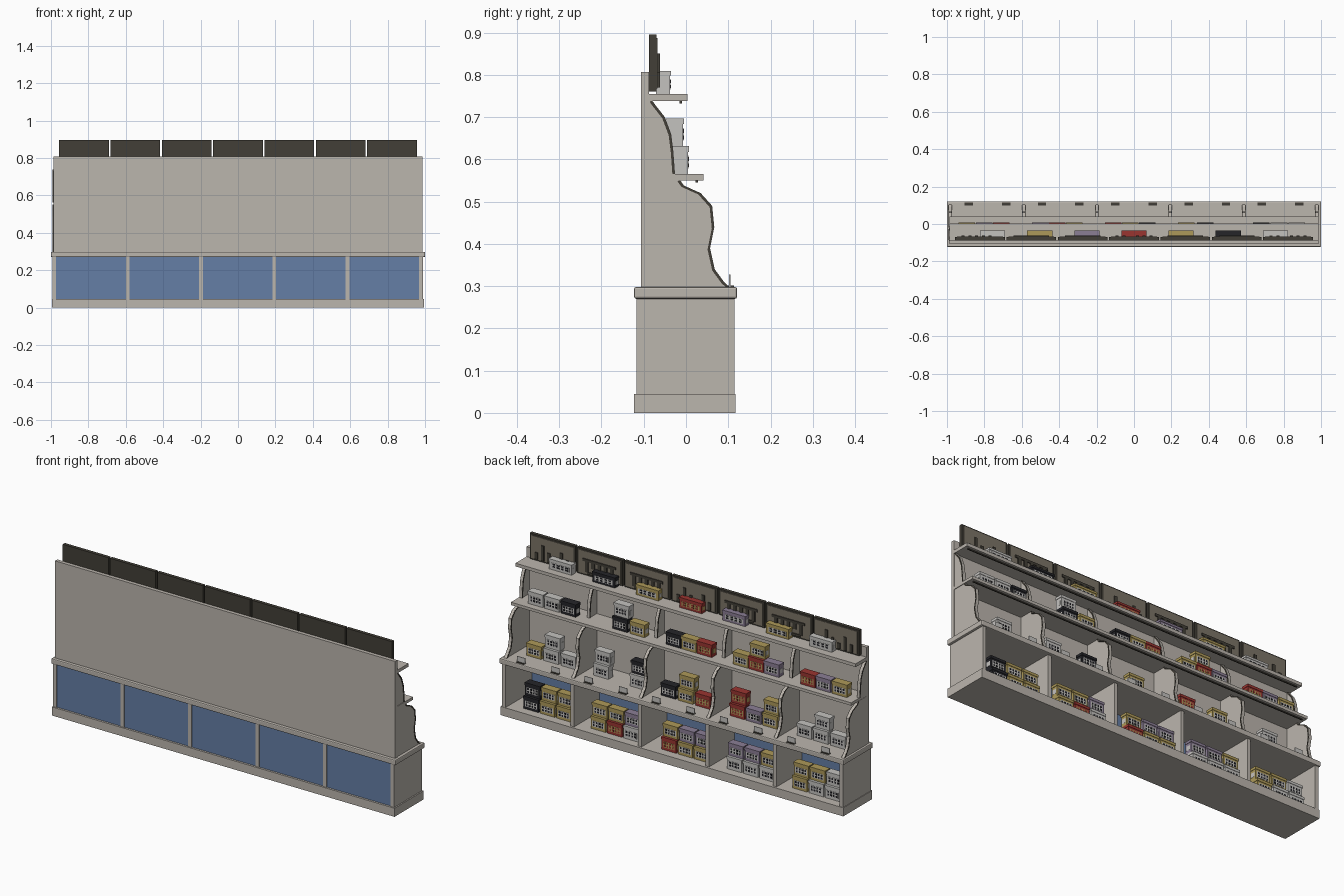
import bpy, bmesh
from mathutils import Vector

if "Cube" in bpy.data.objects:
    bpy.data.objects.remove(bpy.data.objects["Cube"])


def material(name, r, g, b):
    m = bpy.data.materials.new(name)
    m.use_nodes = True
    m.diffuse_color = (r, g, b, 1)
    m.node_tree.nodes["Principled BSDF"].inputs["Base Color"].default_value = (r, g, b, 1)
    return m


STONE = material("warm grey paint", .50, .465, .42)
BLUE = material("blue panel", .13, .21, .38)
DARK = material("dark brown frame", .055, .049, .038)
TAUPE = material("taupe sign face", .20, .175, .135)
BLACK = material("black card", .018, .018, .022)
YELLOW = material("mustard card", .42, .32, .10)
RED = material("red card", .32, .035, .03)
PURPLE = material("mauve card", .26, .21, .30)
WHITE = material("pale card", .55, .54, .52)


def build(name, blocks, bevel=0):
    """Make one object from (centre, size, material) blocks."""
    bm = bmesh.new()
    mesh = bpy.data.meshes.new(name)
    mats = []
    for centre, size, mat in blocks:
        if mat not in mats:
            mats.append(mat)
            mesh.materials.append(mat)
        made = bmesh.ops.create_cube(bm, size=1)["verts"]
        for v in made:
            v.co = Vector(centre) + Vector(a * b for a, b in zip(v.co, size))
        for f in {f for v in made for f in v.link_faces}:
            f.material_index = mats.index(mat)
    bm.to_mesh(mesh)
    bm.free()
    ob = bpy.data.objects.new(name, mesh)
    bpy.context.collection.objects.link(ob)
    if bevel:
        mod = ob.modifiers.new("edge", "BEVEL")
        mod.width = bevel
        mod.segments = 2
    return ob


def span(y0, y1, z0, z1, x=0, w=2, mat=STONE):
    return ((x, (y0 + y1) / 2, (z0 + z1) / 2), (w, y1 - y0, z1 - z0), mat)


def prism(name, outline, x, width, mat):
    """Extrude a side outline of (y, z) points along x."""
    bm = bmesh.new()
    face = bm.faces.new([bm.verts.new((x - width / 2, y, z)) for y, z in outline])
    out = bmesh.ops.extrude_face_region(bm, geom=[face])["geom"]
    for v in out:
        if isinstance(v, bmesh.types.BMVert):
            v.co.x += width
    bmesh.ops.recalc_face_normals(bm, faces=bm.faces)
    mesh = bpy.data.meshes.new(name)
    bm.to_mesh(mesh)
    bm.free()
    mesh.materials.append(mat)
    bpy.context.collection.objects.link(bpy.data.objects.new(name, mesh))


# Carcass, counter and shelves
FLOOR, COUNTER, MIDDLE, TOP = .045, .298, .565, .755
build("plinth", [span(-.123, .117, 0, FLOOR, w=1.99)])
build("counter", [span(-.123, .121, .27, COUNTER)], .005)
build("back_panel", [span(-.107, -.088, COUNTER, .807, w=1.975)])
build("middle_shelf", [span(-.09, .041, MIDDLE - .015, MIDDLE, w=1.975)])
build("top_shelf", [span(-.09, .003, TOP - .017, TOP, w=1.975)])
build("middle_shelf_light", [span(.022, .028, .545, .551, w=1.94, mat=DARK)])
build("top_shelf_light", [span(-.015, -.009, .732, .739, w=1.94, mat=DARK)])
build("blue_panels", [span(-.112, -.106, FLOOR, .27, w=1.95, mat=BLUE)])

# Upright dividers with scalloped, dark-trimmed edges
LOWER = [(.103, .298), (.09, .31), (.068, .34), (.057, .39), (.067, .44),
         (.062, .49), (.035, .52), (-.005, .538), (-.014, .551)]
UPPER = [(-.026, .565), (-.03, .62), (-.035, .66), (-.05, .70), (-.072, .728), (-.08, .739)]
BAYS = 5
PITCH = .392
for i in range(BAYS + 1):
    x = (i - BAYS / 2) * PITCH - .002
    end = i in (0, BAYS)
    build("base_divider", [span(-.117, .115 if end else .105, FLOOR, .27, x, .02)])
    for label, edge in (("lower", LOWER), ("upper", UPPER)):
        outline = edge + [(-.09, edge[-1][1]), (-.09, edge[0][1])]
        prism(label + "_divider", outline, x, .013, STONE)
        inner = [(y - .006, z - .003) for y, z in reversed(edge)]
        trim = [(y - .001, z) for y, z in edge] + inner
        prism(label + "_divider_trim", trim, x, .018, DARK)

# Price tags along the counter
for i in range(BAYS):
    for side in (-.1, .1):
        x = (i - 2) * PITCH + side
        build("price_tag", [span(.102, .105, COUNTER, .328, x, .045, WHITE),
                            span(.098, .114, COUNTER, .301, x, .045, DARK)])

# Sign boards: framed face with a raised skyline or beam motif
for i in range(7):
    x = (i - 3) * .2745
    blocks = [span(-.088, -.070, .76, .895, x, .265, DARK),
              span(-.071, -.067, .768, .887, x, .245, TAUPE)]
    if i % 3 == 0:
        for k, tall in enumerate((.04, .07, .03, .05, .08, .035)):
            blocks.append(span(-.068, -.062, .77, .77 + tall, x - .09 + k * .036, .016, DARK))
    else:
        blocks.append(span(-.068, -.062, .835, .848, x, .19, DARK))
        for k in range(-2, 3):
            drop = .03 if k % 2 else .055
            blocks.append(span(-.068, -.062, .835 - drop, .836, x + k * .036, .018, DARK))
        blocks.append(span(-.068, -.062, .77, .782, x, .14, DARK))
    build("sign_board", blocks)

# Cartons: body, lid, label plate and printed marks
KINDS = {"w": (WHITE, WHITE, BLACK), "y": (YELLOW, WHITE, BLACK), "r": (RED, YELLOW, RED),
         "k": (BLACK, WHITE, BLACK), "p": (PURPLE, WHITE, BLACK)}


def carton(kind, x, y, z, w=.085, d=.038, h=.066):
    body, label, ink = KINDS[kind]
    front = y + d / 2
    blocks = [span(y - d / 2, front, z, z + h * .8, x, w, body),
              span(y - d / 2 - .002, front + .002, z + h * .8, z + h, x, w + .004, body),
              span(front, front + .001, z + h * .2, z + h * .66, x, w * .8, label)]
    for row in (.25, .47):
        for k in range(4):
            mx = x + (k - 1.5) * w * .19
            blocks.append(span(front, front + .002, z + h * row, z + h * (row + .14), mx, w * .11, ink))
    for side in (-1, 1):
        blocks.append(span(y - d * .3, y + d * .3, z + h * .25, z + h * .6,
                           x + side * w / 2, .002, label))
    build("carton", blocks)


def stock(level, y, piles):
    """Place piles given as x position and kinds from bottom to top."""
    for x, kinds in piles:
        for n, kind in enumerate(kinds):
            carton(kind, x, y - n * .012, level + n * .066)


for n, kind in enumerate("wypryk" + "w"):
    carton(kind, (n - 3) * .252, -.054, TOP, .13, .033, .054)

stock(MIDDLE, -.014, [(.87, "w"), (.775, "w"), (.68, "k"), (.38, "kw"), (.28, "y"),
                      (.07, "k"), (-.02, "y"), (-.11, "r"), (-.32, "y"), (-.41, "ry"),
                      (-.50, "p"), (-.71, "r"), (-.80, "p"), (-.895, "y")])
stock(COUNTER, 0, [(.87, "y"), (.77, "ww"), (.67, "w"), (.48, "ww"), (.27, "wk"),
                   (.09, "k"), (-.01, "yy"), (-.11, "r"), (-.31, "rr"), (-.405, "p"),
                   (-.50, "yy"), (-.70, "w"), (-.795, "ww"), (-.895, "w")])
stock(FLOOR, .052, [(.85, "kk"), (.755, "yy"), (.66, "yy"), (.46, "yy"), (.365, "ry"),
                    (.27, "wp"), (.05, "ry"), (-.045, "yp"), (-.14, "yp"), (-.33, "wp"),
                    (-.425, "wp"), (-.52, "wy"), (-.71, "yy"), (-.805, "wy"), (-.90, "ww")])
